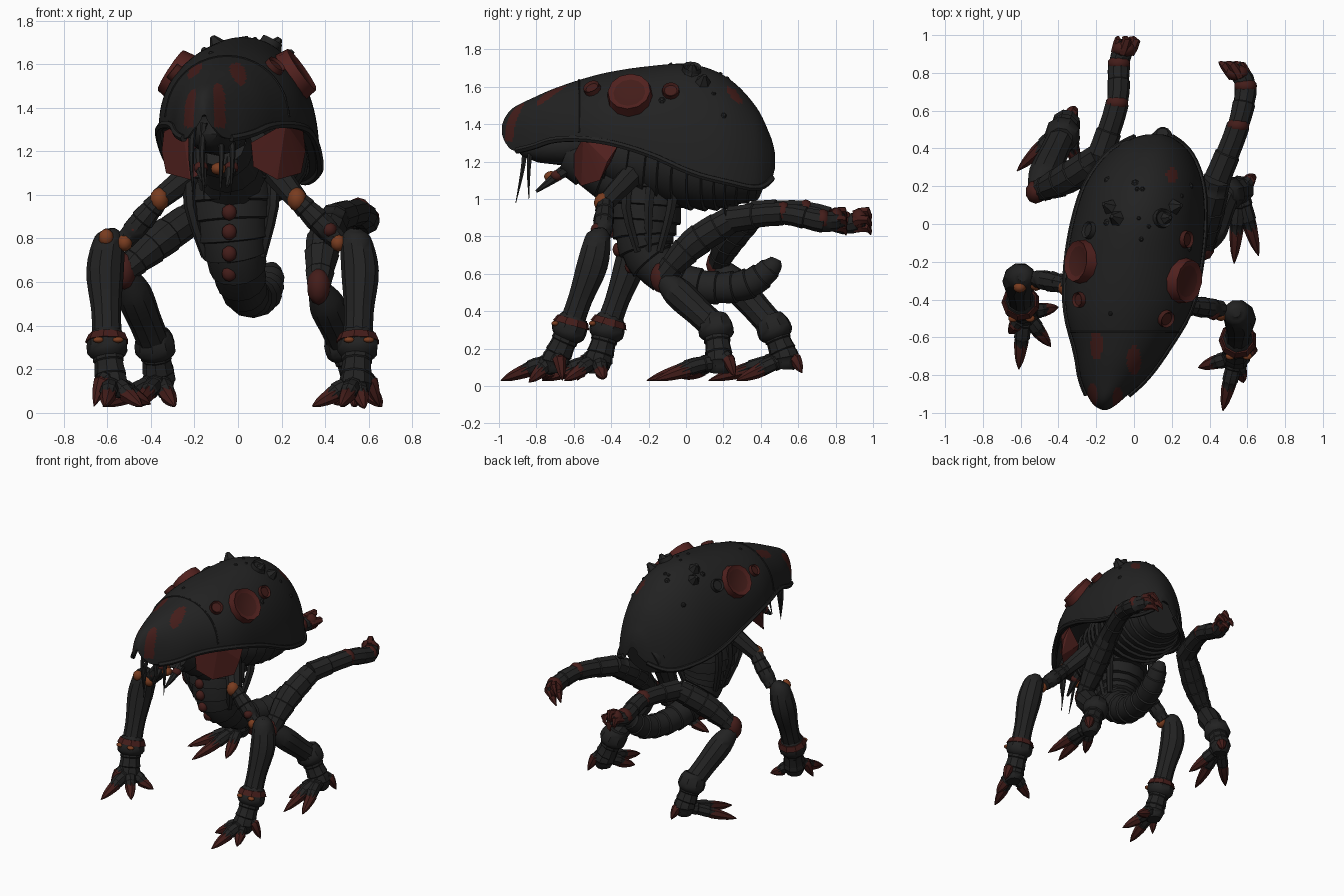
import bpy, bmesh, math, random
from mathutils import Vector, Matrix

random.seed(4)
cube = bpy.data.objects.get("Cube")
if cube:
    bpy.data.objects.remove(cube)


def material(name, rgb):
    m = bpy.data.materials.new(name)
    m.use_nodes = True
    m.diffuse_color = (*rgb, 1)
    m.node_tree.nodes["Principled BSDF"].inputs["Base Color"].default_value = (*rgb, 1)
    return m


CARAPACE = material("carapace black", (.016, .016, .016))
LIMB = material("limb charcoal", (.016, .016, .016))
RED = material("blood red", (.082, .015, .013))
DARK_RED = material("dark red", (.057, .012, .01))
ORANGE = material("burnt orange", (.19, .045, .014))


def finish(name, bm, mats, angle=35):
    """Turn a bmesh into an object, smooth with sharp creases."""
    bmesh.ops.recalc_face_normals(bm, faces=bm.faces[:])
    for f in bm.faces:
        f.smooth = True
    for e in bm.edges:
        e.smooth = len(e.link_faces) == 2 and e.calc_face_angle(0) < math.radians(angle)
    mesh = bpy.data.meshes.new(name)
    bm.to_mesh(mesh)
    bm.free()
    for m in mats:
        mesh.materials.append(m)
    ob = bpy.data.objects.new(name, mesh)
    bpy.context.collection.objects.link(ob)
    return ob


def spline(rows, steps):
    """Catmull-Rom through rows of any width."""
    rows = [Vector(r) for r in rows]
    out = []
    for i in range(len(rows) - 1):
        a, b, c, d = rows[max(i - 1, 0)], rows[i], rows[i + 1], rows[min(i + 2, len(rows) - 1)]
        for k in range(steps):
            t = k / steps
            out.append(b + (c - a) * (t / 2) + (a * 2 - b * 5 + c * 4 - d) * (t * t / 2)
                       + (b * 3 - a - c * 3 + d) * (t ** 3 / 2))
    return out + [rows[-1]]


def bridge(bm, rings):
    rings = [[bm.verts.new(p) for p in ring] for ring in rings]
    n = len(rings[0])
    for a, b in zip(rings, rings[1:]):
        for i in range(n):
            bm.faces.new((a[i], a[(i + 1) % n], b[(i + 1) % n], b[i]))
    bm.faces.new(rings[0])
    bm.faces.new(rings[-1])


def tube(name, rows, mat=LIMB, sides=10, steps=4, ridge=0, wide=1):
    """Skin along x, y, z, radius rows; ridge gives overlapping armour rings."""
    path = spline(rows, steps)
    pts = [Vector(p[:3]) for p in path]
    rings, u = [], None
    for i, p in enumerate(pts):
        t = (pts[min(i + 1, len(pts) - 1)] - pts[max(i - 1, 0)]).normalized()
        if u is None:
            u = t.cross(Vector((0, 0, 1))) if abs(t.z) < .8 else Vector((0, 1, 0)).cross(t)
        u = (u - t * u.dot(t)).normalized()
        v = t.cross(u)
        radii = [max(path[i][3], .002)]
        if ridge and 0 < i < len(pts) - 1 and i % 2 == 0:
            radii = [radii[0] * (1 + ridge), radii[0] * (1 - ridge)]
        for k, r in enumerate(radii):
            rings.append([p + t * (.006 * k) + (u * math.cos(a) * wide + v * math.sin(a)) * r
                          for a in (math.tau * j / sides for j in range(sides))])
    bm = bmesh.new()
    bridge(bm, rings)
    return finish(name, bm, [mat])


def ball(name, pos, size, mat=LIMB):
    bm = bmesh.new()
    bmesh.ops.create_icosphere(bm, subdivisions=2, radius=1,
                               matrix=Matrix.Translation(pos) @ Matrix.Diagonal((*size, 1)))
    return finish(name, bm, [mat])


def hull(name, points, mat):
    bm = bmesh.new()
    for p in points:
        bm.verts.new(p)
    bmesh.ops.convex_hull(bm, input=bm.verts[:])
    return finish(name, bm, [mat], 20)


# Carapace stations: y, centre x, half width, top z, rim z
STATIONS = spline([(-.985, -.155, .012, 1.39, 1.35), (-.965, -.155, .05, 1.44, 1.3), (-.92, -.145, .095, 1.49, 1.26),
                   (-.82, -.11, .17, 1.54, 1.28), (-.68, -.07, .235, 1.6, 1.32),
                   (-.45, -.03, .33, 1.67, 1.31), (-.2, 0, .355, 1.71, 1.24),
                   (.03, .03, .345, 1.72, 1.14), (.22, .055, .305, 1.65, 1.09),
                   (.37, .08, .22, 1.5, 1.06), (.45, .1, .115, 1.34, 1.1),
                   (.475, .11, .04, 1.25, 1.16)], 10)


def arch(row, t, inset=1, lift=1):
    y, cx, hw, top, rim = row
    return Vector((cx + hw * inset * math.cos(t), y, rim + (top - rim) * lift * max(math.sin(t), 0) ** .9))


def on_shell(y, deg):
    """Point and outward normal on the carapace."""
    i = min(range(1, len(STATIONS) - 1), key=lambda k: abs(STATIONS[k][0] - y))
    t = math.radians(deg)
    p = arch(STATIONS[i], t)
    n = (arch(STATIONS[i + 1], t) - arch(STATIONS[i - 1], t)).cross(
        arch(STATIONS[i], t + .1) - arch(STATIONS[i], t - .1)).normalized()
    return p, n if n.dot(p - Vector((STATIONS[i][1], y, 1.3))) > 0 else -n


# Carapace with a hollow underside and painted patches
bm = bmesh.new()
N = 60
bridge(bm, [[arch(r, math.pi * i / N) for i in range(N + 1)]
            + [arch(r, math.pi * (1 - i / 10), .86, .45) for i in range(11)] for r in STATIONS])
PATCHES = [(-.2, -.64, .032, .08), (0, -.72, .037, .08), (-.22, -.91, .028, .07),
           (-.085, -.93, .028, .07), (.2, .26, .03, .04)]
bm.normal_update()
for f in bm.faces:
    c = f.calc_center_median()
    if c.z > 1.31 and any(((c.x - x) / a) ** 2 + ((c.y - y) / b) ** 2 < 1 for x, y, a, b in PATCHES):
        f.material_index = 1
finish("carapace", bm, [CARAPACE, DARK_RED])
for side, deg in (("left", 0), ("right", 180)):
    tube(side + "_carapace_rim", [(*on_shell(r[0], deg)[0], .018) for r in STATIONS[22:-4:5]], CARAPACE, 6, 2)
tube("head_plate_seam", [(*on_shell(-.57, d)[0], .006) for d in range(5, 180, 17)], CARAPACE, 6, 2)


def disc(name, y, deg, r, mat, inner, height=.025):
    p, n = on_shell(y, deg)
    bm = bmesh.new()
    bmesh.ops.create_cone(bm, cap_ends=True, segments=12, radius1=r * 1.12, radius2=r, depth=height + .05,
                          matrix=Matrix.Translation(p + n * (height - .05) / 2) @ n.to_track_quat("Z", "Y").to_matrix().to_4x4())
    bm.normal_update()
    top = max(bm.faces, key=lambda f: (f.calc_center_median() - p).dot(n))
    bmesh.ops.inset_region(bm, faces=[top], thickness=r * .25)
    bmesh.ops.translate(bm, verts=top.verts[:], vec=n * -.012)
    top.material_index = 1
    finish(name, bm, [mat, inner])


# Round eye-like discs and smaller studs
disc("left_large_disc", -.305, 39, .115, RED, DARK_RED, .04)
disc("right_large_disc", -.21, 141, .11, RED, DARK_RED, .04)
for i, (y, deg, r, m) in enumerate([(-.09, 44, .045, DARK_RED), (-.51, 50, .045, DARK_RED), (-.41, 140, .04, DARK_RED),
                                    (-.03, 136, .045, CARAPACE), (.02, 70, .05, CARAPACE)]):
    disc("stud_%d" % i, y, deg, r, m, m)
# Back spikes and low bumps
for i in range(18):
    y, deg, r, rise = random.uniform(-.5, .3), random.uniform(25, 155), random.uniform(.02, .035), .3
    if i < 4:
        y, deg, r, rise = .03 + .06 * (i % 2), (67, 58, 111, 120)[i], .045, 1.1
    p, n = on_shell(y, deg)
    tube("bump_%d" % i, [(*(p - n * .02), r * 1.2), (*(p + n * r * rise), r * .25)], CARAPACE, 6, 1)

# Ribbed belly, trunk and curled tail
tube("belly", [(-.02, -.5, 1.24, .12), (-.01, -.2, 1.2, .2), (.03, .05, 1.17, .225),
               (.06, .25, 1.15, .2), (.08, .41, 1.11, .12)], LIMB, 20, 6, .04, 1.25)
tube("trunk", [(-.03, -.2, 1.15, .21), (-.03, -.21, .97, .2), (-.02, -.22, .8, .165), (0, -.18, .67, .125),
               (.03, -.02, .56, .1), (.07, .17, .525, .085), (.12, .34, .55, .08), (.15, .45, .63, .06),
               (.15, .48, .68, .03)], LIMB, 14, 4, .06)
for i, (y, z) in enumerate([(-.405, .92), (-.395, .83), (-.365, .73), (-.3, .64)]):
    ball("chest_plate_%d" % i, (-.04, y, z), (.035, .028, .038), DARK_RED)
for s in (-1, 1):
    for k in range(3):
        y = -.32 + .12 * k
        tube("trunk_cord", [(-.03 + s * .19, y + .02, 1.13, .03), (-.03 + s * .19, y, .95, .028),
                            (-.02 + s * .13, y * .5 - .1, .72, .02)], LIMB, 6, 3)

# Face, jaws, cheeks and fangs
ball("face", (-.09, -.66, 1.28), (.14, .26, .1))
tube("neck", [(-.08, -.62, 1.24, .12), (-.04, -.42, 1.14, .14), (-.03, -.25, 1.05, .16)], LIMB, 12, 4, .05)
ball("chin", (-.09, -.72, 1.12), (.035, .04, .03), ORANGE)
CHEEK = [(.08, -.6, 1.24), (.24, -.55, 1.33), (.32, -.36, 1.29), (.33, -.42, 1.2), (.31, -.46, 1.1),
         (.2, -.56, 1.07), (.09, -.6, 1.13), (.2, -.4, 1.2)]
for side, s in (("left", 1), ("right", -1)):
    hull(side + "_cheek", [(-.02 + s * x, y, z) for x, y, z in CHEEK], RED)
    x = -.1 + s * .07
    tube(side + "_jaw", [(x, -.58, 1.2, .035), (x, -.68, 1.13, .03), (x - s * .02, -.8, 1.04, .008)], LIMB, 7)
    ball(side + "_jaw_joint", (x, -.69, 1.125), (.034, .035, .03), DARK_RED)
    for k in range(2):
        x = -.12 + s * (.035 + .05 * k)
        tube("%s_fang_%d" % (side, k), [(x, -.86 + .04 * k, 1.33, .017), (x + s * .01, -.87 + .03 * k, 1.18, .013),
                                        (x, -.91 + .07 * k, .98 + .02 * k, .002)], CARAPACE, 6)


def foot(name, ankle, heel, toes):
    """Bell cuff, knuckle and clawed toes; the last toe is a raised spur."""
    a, h = Vector(ankle), Vector(heel)
    d = (h - a).normalized()
    tube(name + "_cuff", [(*(a - d * .07), .068), (*(a - d * .03), .09), (*(a + d * .03), .095), (*(a + d * .06), .07)], LIMB, 9, 2)
    tube(name + "_heel", [(*a, .07), (*a.lerp(h, .6), .07), (*h, .075), (*(h + Vector((0, 0, -.06))), .05)], LIMB, 9, 3, .04)
    for k, t in enumerate(toes):
        t = Vector(t)
        mid, claw = h.lerp(t, .35), h.lerp(t, .6)
        mid.z, claw.z = (.15, .14) if k == 3 else (.11, .075)
        tube("%s_toe_%d" % (name, k), [(*h, .045), (*mid, .042), (*claw, .034)], LIMB, 8, 3, .06)
        tube("%s_claw_%d" % (name, k), [(*h.lerp(claw, .8), .038), (*claw, .037), (*claw.lerp(t, .6), .023), (*t, .002)], DARK_RED, 7, 2)


# Front legs
def front_leg(side, s, shoulder, elbow, arm, ankle, heel, toes):
    n = side + "_front"
    joint, el, top, mid, a = (Vector(v) for v in (shoulder, elbow, *arm, ankle))
    tube(n + "_shoulder", [(s * .12, -.25, 1.17, .07), (*joint, .05)], LIMB, 8, 3)
    tube(n + "_upper_arm", [(*joint, .045), (*joint.lerp(el, .5), .055), (*el, .045)], LIMB, 9, 4, .04)
    ball(n + "_shoulder_joint", joint + Vector((0, -.015, 0)), (.045, .048, .055), ORANGE)
    ball(n + "_elbow_joint", el + Vector((0, -.025, -.01)), (.036, .04, .04), ORANGE)
    ball(n + "_elbow_guard", el + Vector((-s * .04, -.02, .05)), (.035, .04, .035), DARK_RED)
    tube(n + "_forearm", [(*(top + Vector((0, 0, .045))), .025), (*top, .068), (*mid, .086), (*mid.lerp(a, .55), .068),
                          (*a, .07)], LIMB, 10, 4)
    if s < 0:
        ball(n + "_forearm_guard", top + Vector((-.015, -.055, .005)), (.035, .03, .04), ORANGE)
    # Wrist band with a bright clasp
    tube(n + "_wrist_band", [(*(a + Vector((0, .015, .05))), .086), (*(a + Vector((0, .005, .015))), .102)], DARK_RED, 9, 2)
    for x in (-.04, .05):
        ball(n + "_wrist_clasp", a + Vector((x, -.08, .025)), (.026, .02, .014), ORANGE)
    foot(n + "_foot", ankle, heel, toes)


front_leg("left", 1, (.27, -.43, .98), (.46, -.45, .79), [(.54, -.47, .8), (.56, -.5, .65)], (.55, -.62, .31),
          (.54, -.7, .13), [(.47, -.99, .03), (.58, -.84, .02), (.34, -.76, .03), (.65, -.66, .03)])
front_leg("right", -1, (-.36, -.32, .98), (-.52, -.29, .79), [(-.59, -.28, .8), (-.61, -.3, .65)], (-.6, -.42, .31),
          (-.58, -.47, .13), [(-.61, -.77, .03), (-.44, -.65, .03), (-.4, -.44, .04), (-.66, -.58, .03)])


# Hind legs: a long trailing limb, knee, shin and foot
def hind_leg(side, limb, knee, ankle, heel, toes):
    n = side + "_hind"
    radii = (.055, .083, .073, .06, .058, .045)
    rows = [(*p, r) for p, r in zip([knee] + limb, radii)]
    tube(n + "_thigh", rows[:3], LIMB, 9, 5, .03)
    tube(n + "_trailing_limb", rows[2:], LIMB, 9, 4, .05)
    ball(n + "_knee", knee, (.055, .063, .085), DARK_RED)
    k, a = Vector(knee), Vector(ankle)
    tube(n + "_shin", [(*k, .045), (*k.lerp(a, .3), .082), (*k.lerp(a, .7), .076), (*a, .075)], LIMB, 10, 4)
    # Red plates, knuckles and hooked end
    p = [Vector(q) for q in limb]
    for j, q in enumerate((p[1].lerp(p[2], .3), p[2], p[3], p[3].lerp(p[4], .7))):
        ball("%s_limb_plate_%d" % (n, j), q + Vector((0, 0, .008)), (.062, .045, .06), DARK_RED)
    out = (p[4] - p[3]).normalized()
    for j in range(4):
        s = Vector((math.cos(j * 1.6), 0, math.sin(j * 1.6))) * .035
        tube("%s_hook_%d" % (n, j), [(*(p[4] - out * .06 + s), .028), (*(p[4] + out * .01 + s * 1.3), .025),
                                     (*(p[4] + out * .03 + s + Vector((-.03, 0, -.05))), .004)], DARK_RED, 6, 2)
    foot(n + "_foot", ankle, heel, toes)


hind_leg("left", [(.39, .04, .76), (.44, .24, .89), (.55, .52, .92), (.59, .73, .88), (.53, .83, .89)],
         (.37, -.13, .58), (.49, .16, .31), (.56, .18, .13),
         [(.66, -.17, .03), (.53, -.21, .03), (.44, -.02, .04), (.64, .26, .05)])
hind_leg("right", [(-.36, .24, .79), (-.18, .36, .92), (-.09, .64, .93), (-.08, .85, .87), (-.04, .96, .89)],
         (-.52, .17, .65), (-.38, .47, .31), (-.36, .53, .15),
         [(-.62, .28, .03), (-.47, .12, .03), (-.29, .27, .03), (-.31, .62, .07)])
